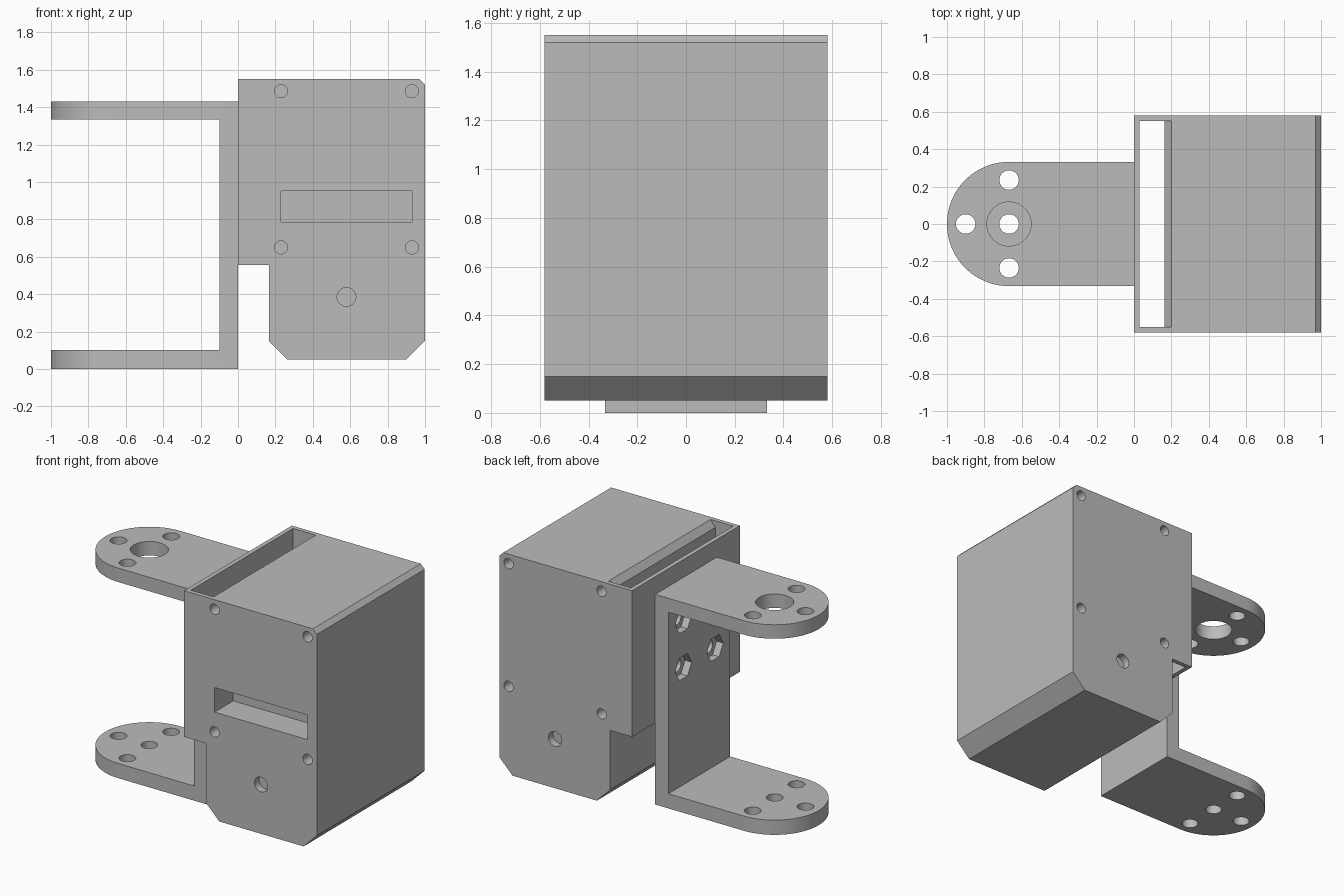
import bpy, bmesh, math
from mathutils import Vector

cube = bpy.data.objects.get("Cube")
if cube:
    bpy.data.objects.remove(cube, do_unlink=True)

grey = bpy.data.materials.new("plain_grey")
grey.use_nodes = True
colour = (0.5, 0.5, 0.5, 1)
grey.diffuse_color = colour
grey.node_tree.nodes["Principled BSDF"].inputs["Base Color"].default_value = colour


def prism(name, points, start, end):
    """Extrude a closed outline of 3D points from one offset to another."""
    bm = bmesh.new()
    start, end = Vector(start), Vector(end)
    face = bm.faces.new([bm.verts.new(Vector(p) + start) for p in points])
    grown = bmesh.ops.extrude_face_region(bm, geom=[face])
    moved = [v for v in grown["geom"] if isinstance(v, bmesh.types.BMVert)]
    bmesh.ops.translate(bm, verts=moved, vec=end - start)
    bmesh.ops.recalc_face_normals(bm, faces=bm.faces)
    mesh = bpy.data.meshes.new(name)
    bm.to_mesh(mesh)
    bm.free()
    mesh.materials.append(grey)
    obj = bpy.data.objects.new(name, mesh)
    bpy.context.collection.objects.link(obj)
    return obj


def prism_y(name, xz, y0, y1):
    return prism(name, [(x, 0, z) for x, z in xz], (0, y0, 0), (0, y1, 0))


def ring(radius, sides=40):
    turns = [math.tau * i / sides for i in range(sides)]
    return [(radius * math.cos(t), radius * math.sin(t)) for t in turns]


def box_outline(x0, x1, z0, z1):
    return [(x0, z0), (x1, z0), (x1, z1), (x0, z1)]


def cut(target, cutter, operation="DIFFERENCE"):
    mod = target.modifiers.new("cut", "BOOLEAN")
    mod.operation, mod.solver, mod.object = operation, "EXACT", cutter
    bpy.context.view_layer.objects.active = target
    bpy.ops.object.modifier_apply(modifier=mod.name)
    bpy.data.objects.remove(cutter, do_unlink=True)


def hole_y(target, x, z, radius, y0, y1):
    cut(target, prism_y("hole", [(x + a, z + b) for a, b in ring(radius)], y0, y1))


def hole_z(target, x, y, radius, z0, z1):
    cut(target, prism("hole", [(x + a, y + b, 0) for a, b in ring(radius)],
                      (0, 0, z0), (0, 0, z1)))


def hole_x(target, y, z, radius, x0, x1, sides=40):
    cut(target, prism("hole", [(0, y + a, z + b) for a, b in ring(radius, sides)],
                      (x0, 0, 0), (x1, 0, 0)))


# Housing: chamfered block with a notch under its rear edge
housing = prism_y("housing", [
    (0, 1.55), (0.97, 1.55), (1, 1.52), (1, 0.15), (0.9, 0.05),
    (0.265, 0.05), (0.165, 0.15), (0.165, 0.555), (0, 0.555)], -0.58, 0.58)

# Through slot with a bevelled mouth
cut(housing, prism_y("slot", [
    (0.03, 0.5), (0.164, 0.5), (0.164, 1.505), (0.2, 1.55),
    (0.2, 1.6), (0.03, 1.6)], -0.55, 0.55))

# Front pocket
cut(housing, prism_y("pocket", box_outline(0.23, 0.93, 0.785, 0.952), -0.7, -0.38))

# Screw holes and pivot recess on front and back
for side in (-1, 1):
    for x in (0.23, 0.93):
        for z in (0.65, 1.485):
            hole_y(housing, x, z, 0.035, side * 0.7, side * 0.38)
    hole_y(housing, 0.58, 0.385, 0.05, side * 0.7, side * 0.53)

# Bracket: U profile trimmed to a round-ended outline
bracket = prism_y("bracket", [
    (-1.1, 0), (0, 0), (0, 1.43), (-1.1, 1.43), (-1.1, 1.335),
    (-0.1, 1.335), (-0.1, 0.1), (-1.1, 0.1)], -0.5, 0.5)
arc = [math.pi / 2 + math.pi * i / 48 for i in range(49)]
outline = [(-0.668 + 0.332 * math.cos(t), 0.332 * math.sin(t), 0) for t in arc]
outline += [(0.1, -0.332, 0), (0.1, 0.332, 0)]
cut(bracket, prism("trim", outline, (0, 0, -0.1), (0, 0, 1.6)), "INTERSECT")

# Horn holes in both arms
for x, y in ((-0.668, 0.235), (-0.668, -0.235), (-0.9, 0)):
    hole_z(bracket, x, y, 0.052, -0.1, 1.6)
hole_z(bracket, -0.668, 0, 0.052, -0.1, 0.5)
hole_z(bracket, -0.668, 0, 0.118, 1, 1.6)

# Bolt holes with hexagonal nut pockets
for y in (-0.17, 0.17):
    for z in (0.9, 1.22):
        hole_x(bracket, y, z, 0.088, -0.2, -0.05, 6)
        hole_x(bracket, y, z, 0.045, -0.2, 0.1)
        hole_x(housing, y, z, 0.045, -0.1, 0.1)

# Smooth the round walls, keep the edges crisp
for obj in (housing, bracket):
    bpy.ops.object.select_all(action="DESELECT")
    obj.select_set(True)
    bpy.context.view_layer.objects.active = obj
    bpy.ops.object.shade_smooth_by_angle(angle=math.radians(25))
